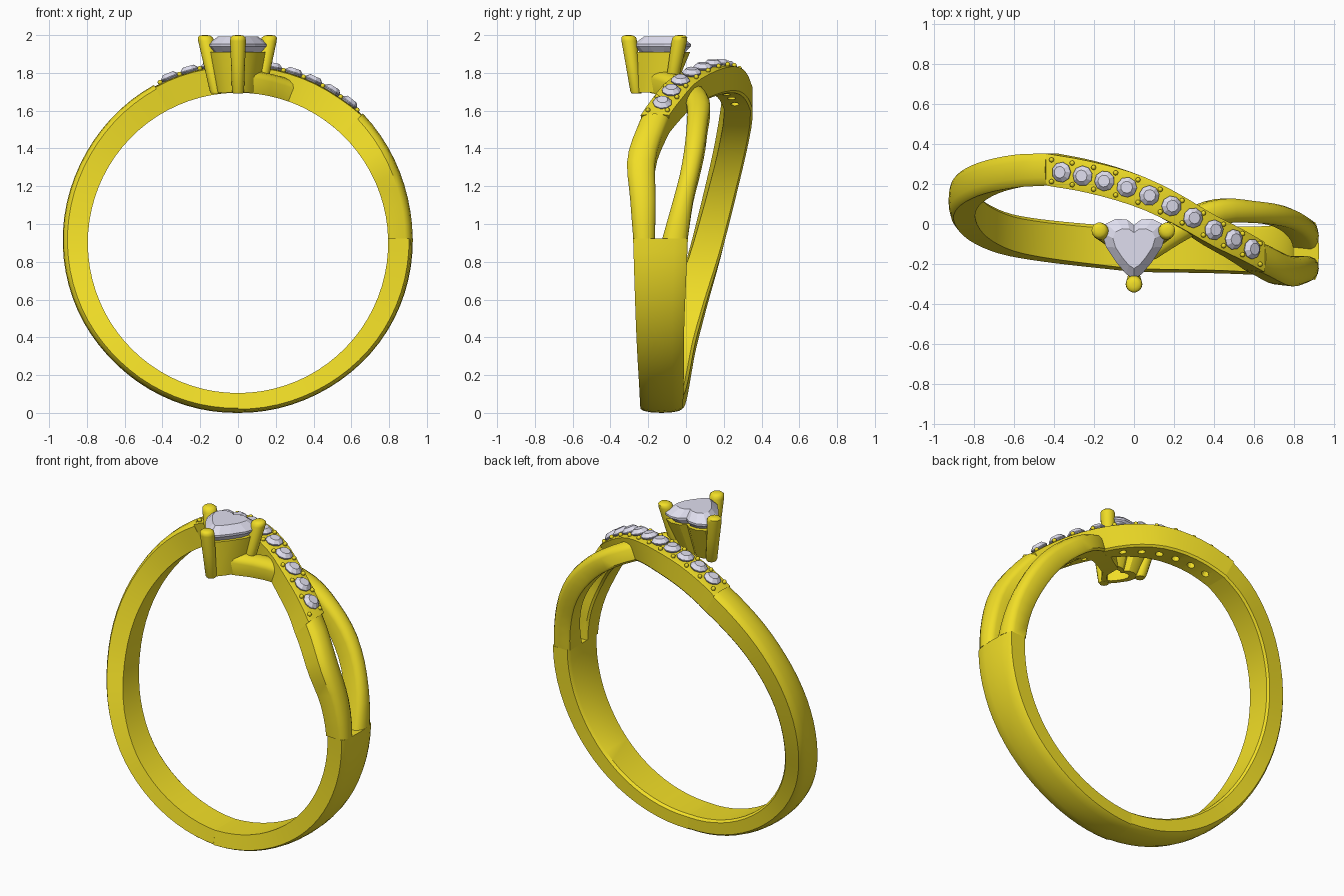
import bpy, bmesh, math
from mathutils import Vector, Matrix

if "Cube" in bpy.data.objects:
    bpy.data.objects.remove(bpy.data.objects["Cube"])

CZ = 0.9   # height of the ring centre


def material(name, rgb):
    m = bpy.data.materials.new(name)
    m.diffuse_color = (*rgb, 1)
    m.use_nodes = True
    m.node_tree.nodes["Principled BSDF"].inputs["Base Color"].default_value = m.diffuse_color
    return m


GOLD = material("gold", (0.88, 0.73, 0.02))
STONE = material("stone", (0.74, 0.73, 0.86))


def finish(name, bm, mat, smooth=None):
    bmesh.ops.recalc_face_normals(bm, faces=bm.faces[:])
    me = bpy.data.meshes.new(name)
    bm.to_mesh(me)
    bm.free()
    ob = bpy.data.objects.new(name, me)
    bpy.context.collection.objects.link(ob)
    me.materials.append(mat)
    if smooth:
        bpy.ops.object.select_all(action='DESELECT')
        ob.select_set(True)
        bpy.context.view_layer.objects.active = ob
        bpy.ops.object.shade_smooth_by_angle(angle=math.radians(smooth))
    return ob


def loft(bm, rings, cap=True, loop=False):
    rows = [[bm.verts.new(p) for p in r] for r in rings]
    n = len(rows[0])
    pairs = list(zip(rows, rows[1:])) + ([(rows[-1], rows[0])] if loop else [])
    for a, b in pairs:
        for i in range(n):
            j = (i + 1) % n
            bm.faces.new((a[i], a[j], b[j], b[i]))
    if cap and not loop:
        bm.faces.new(rows[0])
        bm.faces.new(rows[-1])


def interp(keys, t):
    """Smooth interpolation of (angle, values...) keys, angles descending."""
    i = max(k for k in range(len(keys) - 1) if keys[k][0] >= t or k == 0)
    k0, k1, k2, k3 = (keys[min(max(j, 0), len(keys) - 1)] for j in range(i - 1, i + 3))
    h = k2[0] - k1[0]
    u = (t - k1[0]) / h
    out = []
    for c in range(1, len(k1)):
        m1 = (k2[c] - k0[c]) / (k2[0] - k0[0]) * h
        m2 = (k3[c] - k1[c]) / (k3[0] - k1[0]) * h
        out.append((2*u**3 - 3*u**2 + 1) * k1[c] + (u**3 - 2*u**2 + u) * m1
                   + (3*u**2 - 2*u**3) * k2[c] + (u**3 - u**2) * m2)
    return out


def polar(t, y, r):
    a = math.radians(t)
    return Vector((r * math.cos(a), y, CZ + r * math.sin(a)))


def band(name, keys, start, end, dome):
    """Sweep a domed section; keys = (angle, centre y, width, outer radius)."""
    bm = bmesh.new()
    n = max(3, round(abs(start - end) / 4.5))
    rings = []
    for s in range(n + 1):
        t = start + (end - start) * s / n
        c, w, ro = interp(keys, t)
        ri = 0.795
        sec = [(-.43, ri), (.43, ri), (.5, ri + .012), (.5, ro - dome), (.42, ro - dome * .5),
               (.25, ro - dome * .15), (0, ro), (-.25, ro - dome * .15),
               (-.42, ro - dome * .5), (-.5, ro - dome)]
        rings.append([polar(t, c + f * w, r) for f, r in sec])
    loft(bm, rings)
    return finish(name, bm, GOLD, 35)


# Main strand: up the left side, over the top, down to the right split
LEFT = [(270, -.13, .22, .90), (225, -.06, .20, .91), (205, .005, .19, .92),
        (180, .115, .175, .928), (150, .22, .165, .935), (130, .265, .165, .943),
        (118, .272, .16, .947)]
TOP = [(118, .272, .16, .938), (105, .238, .16, .94), (90, .172, .165, .94),
       (78, .085, .165, .94), (65, -.03, .16, .94), (55, -.10, .155, .94),
       (46, -.165, .15, .945)]
FRONT = [(46, -.165, .15, .952), (30, -.235, .15, .94), (15, -.228, .135, .93),
         (1.5, -.222, .115, .925)]
# Second strand: from the split, under the stones, to the head
INNER = [(87, -.14, .12, .915), (84, -.12, .13, .915), (76, -.04, .14, .91),
         (68, .025, .14, .91), (58, .065, .125, .912), (47, .06, .11, .918),
         (35, .045, .105, .925), (25, .02, .10, .925), (15, -.015, .105, .925),
         (1.5, -.058, .135, .925)]
RIGHT = [(1.5, -.135, .29, .926), (-30, -.137, .255, .918), (-60, -.13, .235, .905),
         (-90, -.13, .22, .90)]

band("left_shank", LEFT, 270, 118, .025)
pave = band("stone_set_band", TOP, 118, 46, .006)
band("front_strand", FRONT, 46, 1.5, .04)
band("inner_strand", INNER, 87, 1.5, .04)
band("right_shank", RIGHT, 1.5, -90, .02)


def frame(t, y, r):
    """Matrix standing on the band, local z pointing away from the centre."""
    return Matrix.Translation(polar(t, y, r)) @ Matrix.Rotation(math.radians(90 - t), 4, 'Y')


def circle(r, z, n, off=0):
    return [Vector((r * math.cos(2 * math.pi * (i + off) / n),
                    r * math.sin(2 * math.pi * (i + off) / n), z)) for i in range(n)]


# Ten small stones, their grip beads and the drilled holes beneath
gems, beads, holes = bmesh.new(), bmesh.new(), bmesh.new()
N, T0, T1 = 10, 112.5, 51.5
step = (T1 - T0) / (N - 1)
for i in range(N):
    t = T0 + step * i
    m = frame(t, interp(TOP, t)[0], .945)
    prof = [(.004, -.045), (.051, .002), (.051, .007), (.03, .027)]
    loft(gems, [[m @ p for p in circle(r, z, 9, i * .3)] for r, z in prof])
    loft(holes, [[m @ p for p in circle(.022, z, 12)] for z in (-.2, -.02)])
for i in range(N + 1):
    t = T0 + step * (i - .5)
    c, w, _ = interp(TOP, t)
    for s in (-1, 1):
        bmesh.ops.create_uvsphere(beads, u_segments=8, v_segments=6, radius=.013,
                                  matrix=frame(t, c + s * w * .34, .945))
finish("band_stones", gems, STONE)
finish("grip_beads", beads, GOLD, 60)
cutter = finish("hole_cutter", holes, GOLD)
cutter.hide_render = True
mod = pave.modifiers.new("holes", 'BOOLEAN')
mod.object = cutter
mod.solver = 'EXACT'
bpy.context.view_layer.objects.active = pave
bpy.ops.object.modifier_apply(modifier=mod.name)
bpy.data.objects.remove(cutter)

# Heart outline used for the centre stone and its seat
HALF = [(0, -.005), (.035, .022), (.09, .026), (.14, .002), (.16, -.045),
        (.14, -.115), (.09, -.19), (.04, -.25), (0, -.275)]
HEART = HALF + [(-x, y) for x, y in HALF[-2:0:-1]]


def heart(s, z, cy=-.12, shift=0):
    return [Vector((x * s, cy + shift + (y - cy) * s, z)) for x, y in HEART]


bm = bmesh.new()
loft(bm, [heart(.04, 1.80), heart(1, 1.94), heart(1, 1.952), heart(.66, 1.993)])
finish("heart_stone", bm, STONE)

# Hollow tapered seat
bm = bmesh.new()
loft(bm, [heart(.97, 1.91), heart(.66, 1.695, shift=-.045),
          heart(.42, 1.695, shift=-.045), heart(.80, 1.91)], loop=True)
finish("heart_seat", bm, GOLD, 30)

# Three prongs leaning outwards, with blunt tips
bm = bmesh.new()
for foot, tip in [((-.115, -.085), (-.175, -.03)), ((.115, -.085), (.168, -.03)),
                  ((0, -.262), (0, -.305))]:
    rings = []
    for k, r in [(0, .026), (.04, .032), (.5, .037), (.9, .042), (.96, .04), (.99, .028), (1, .012)]:
        c = Vector((*foot, 0)).lerp(Vector((*tip, 0)), k)
        rings.append([c + p for p in circle(r, 1.69 + .31 * k, 14)])
    loft(bm, rings)
finish("prongs", bm, GOLD, 50)
